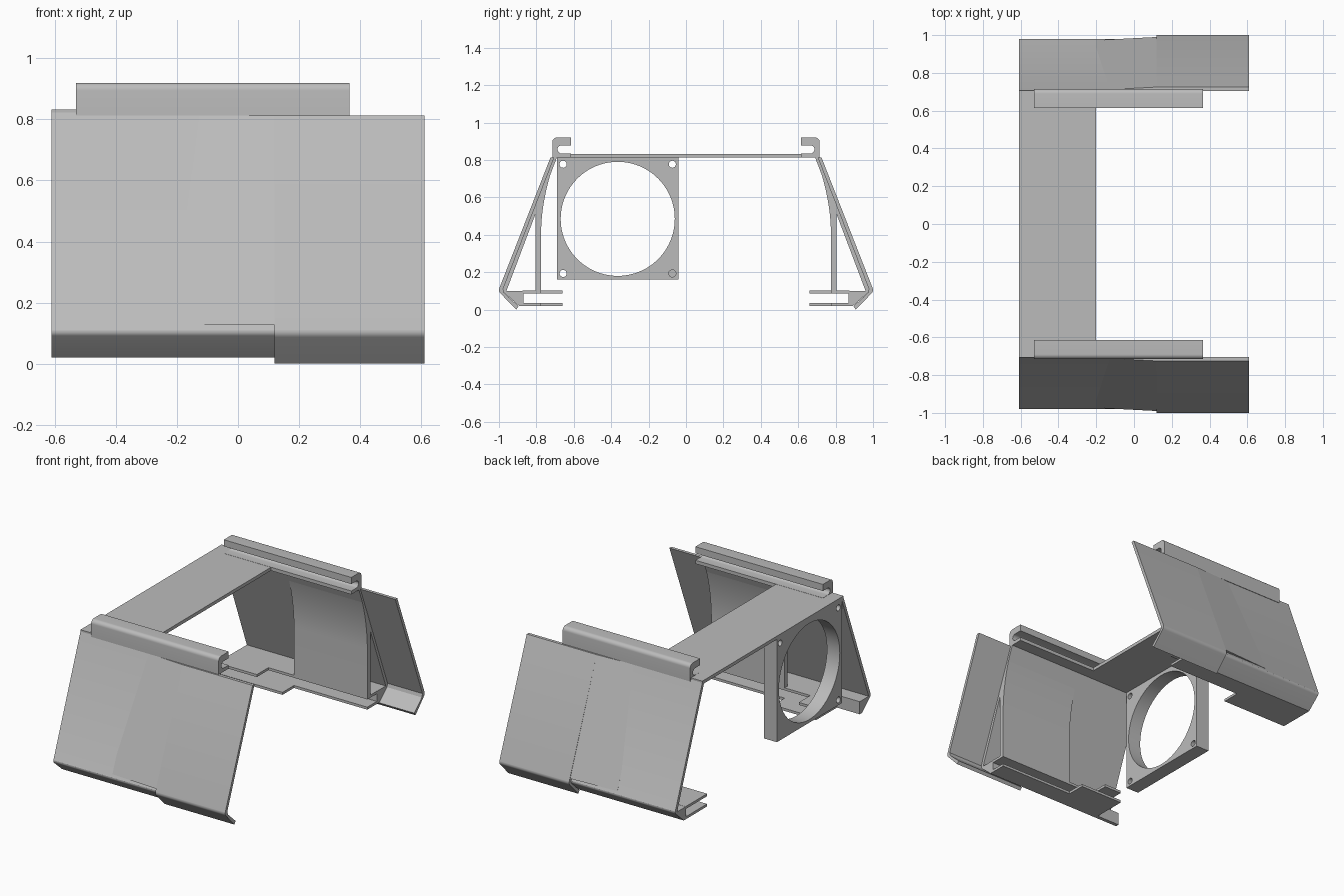
import bpy, bmesh, math

if "Cube" in bpy.data.objects:
    bpy.data.objects.remove(bpy.data.objects["Cube"])

grey = bpy.data.materials.new("plain_grey")
grey.use_nodes = True
grey.diffuse_color = (0.5, 0.5, 0.5, 1)
grey.node_tree.nodes["Principled BSDF"].inputs["Base Color"].default_value = (0.5, 0.5, 0.5, 1)


def finish(name, bm, smooth=False):
    bmesh.ops.recalc_face_normals(bm, faces=bm.faces)
    mesh = bpy.data.meshes.new(name)
    bm.to_mesh(mesh)
    bm.free()
    mesh.materials.append(grey)
    ob = bpy.data.objects.new(name, mesh)
    bpy.context.collection.objects.link(ob)
    if smooth:
        smooth_edges(ob)
    return ob


def smooth_edges(ob):
    bpy.ops.object.select_all(action="DESELECT")
    ob.select_set(True)
    bpy.context.view_layer.objects.active = ob
    bpy.ops.object.shade_smooth_by_angle(angle=math.radians(30))


def loft(name, sections, side=1, smooth=False):
    """Join matching (y, z) profiles placed along x; side mirrors in y."""
    bm = bmesh.new()
    rings = [[bm.verts.new((x, y * side, z)) for y, z in prof] for x, prof in sections]
    n = len(rings[0])
    for a, b in zip(rings, rings[1:]):
        for i in range(n):
            j = (i + 1) % n
            bm.faces.new((a[i], a[j], b[j], b[i]))
    bm.faces.new(rings[0])
    bm.faces.new(rings[-1])
    return finish(name, bm, smooth)


def extrude(name, prof, x0, x1, side=1, smooth=False):
    return loft(name, [(x0, prof), (x1, prof)], side, smooth)


def rect(y0, y1, z0, z1):
    return [(y0, z0), (y1, z0), (y1, z1), (y0, z1)]


def arc(cy, cz, r, a0, a1, steps=8):
    angles = [math.radians(a0 + (a1 - a0) * i / steps) for i in range(steps + 1)]
    return [(cy + r * math.cos(a), cz + r * math.sin(a)) for a in angles]


def bezier(p0, p1, p2, steps=14):
    ts = [i / steps for i in range(steps + 1)]
    return [tuple((1 - t) ** 2 * a + 2 * t * (1 - t) * b + t * t * c
                  for a, b, c in zip(p0, p1, p2)) for t in ts]


LEFT_X, RIGHT_X, RAIL_END = -0.61, 0.61, 0.365

# Section profiles
rail = ([(0.615, 0.812), (0.715, 0.812)] + arc(0.69, 0.895, 0.025, 0, 90)
        + [(0.615, 0.92), (0.615, 0.878)] + arc(0.665, 0.856, 0.022, 90, -90)
        + [(0.615, 0.834)])
skin = ([(0.705, 0.83), (0.978, 0.112)] + arc(0.96, 0.106, 0.02, 10, -48, 4)
        + [(0.893, 0.02), (0.87, 0.02), (0.87, 0.1), (0.96, 0.1), (0.684, 0.83)])
overlap = ([(0.725, 0.812), (0.999, 0.112)] + arc(0.975, 0.105, 0.025, 10, -48, 4)
           + [(0.908, 0), (0.895, 0.018), (0.972, 0.088), (0.978, 0.11), (0.705, 0.812)])
wall = (bezier((0.692, 0.82), (0.775, 0.6), (0.775, 0.4))
        + [(0.775, 0.09), (0.805, 0.09), (0.805, 0.52), (0.7, 0.8)])


def wedge(offset):
    return [(0.707 + offset, 0.812), (0.972 + offset, 0.127), (0.962, 0.127), (0.697, 0.812)]


# Both sides: clip rail, skin, outer overlap, inner wall and bottom channel
for label, s in (("back", 1), ("front", -1)):
    extrude(label + "_clip_rail", rail, -0.53, RAIL_END, s, True)
    extrude(label + "_side_skin", skin, LEFT_X, RAIL_END, s, True)
    extrude(label + "_outer_panel", overlap, 0.12, RIGHT_X, s, True)
    loft(label + "_panel_transition",
         [(-0.2, wedge(0.001)), (0.12, wedge(0.018))], s)
    extrude(label + "_inner_wall", wall, -0.15, RAIL_END, s, True)
    wide_start = LEFT_X if s > 0 else -0.45
    for level, z, wide_end in (("upper", 0.085, -0.33), ("lower", 0.02, -0.15)):
        name = label + "_" + level + "_shelf"
        extrude(name, rect(0.775, 0.875, z, z + 0.016), wide_start, RAIL_END, s)
        extrude(name + "_tab", rect(0.66, 0.776, z, z + 0.016), wide_start, wide_end, s)

# Top bridge
extrude("top_bridge", rect(-0.708, 0.708, 0.812, 0.833), LEFT_X, -0.2)

# Fan mount with a round opening and four screw holes
fan = extrude("fan_mount", rect(-0.69, -0.04, 0.16, 0.815), LEFT_X, -0.52)


def cutter(y, z, r, n):
    hole = extrude("hole_cutter", arc(y, z, r, 0, 360 - 360 / n, n - 1), -0.7, -0.4)
    hole.hide_render = True
    return hole


cy, cz, d = -0.365, 0.485, 0.292
cutters = [cutter(cy, cz, 0.305, 96)]
cutters += [cutter(cy + i * d, cz + j * d, 0.019, 24) for i in (-1, 1) for j in (-1, 1)]
for c in cutters:
    mod = fan.modifiers.new("hole", "BOOLEAN")
    mod.operation = "DIFFERENCE"
    mod.solver = "EXACT"
    mod.object = c
bpy.context.view_layer.update()
graph = bpy.context.evaluated_depsgraph_get()
fan_mesh = bpy.data.meshes.new_from_object(fan.evaluated_get(graph))
fan.modifiers.clear()
fan.data = fan_mesh
for c in cutters:
    bpy.data.objects.remove(c)
smooth_edges(fan)
